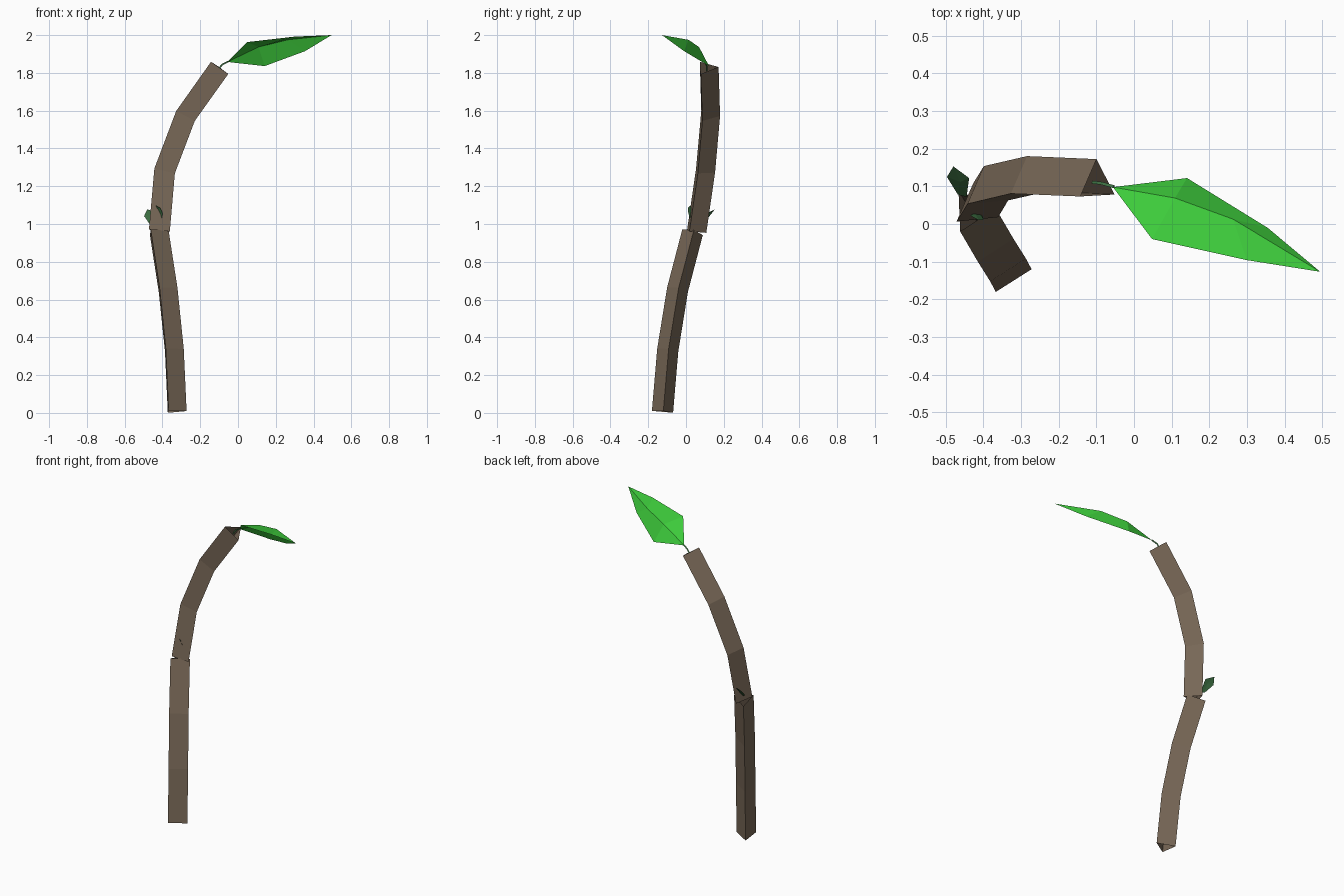
import bpy
from mathutils import Vector, Matrix
from math import radians

if "Cube" in bpy.data.objects:
    bpy.data.objects.remove(bpy.data.objects["Cube"])


def material(name, rgb):
    m = bpy.data.materials.new(name)
    m.diffuse_color = (*rgb, 1)
    m.use_nodes = True
    m.node_tree.nodes["Principled BSDF"].inputs["Base Color"].default_value = m.diffuse_color
    return m


BARK = material("bark_brown", (0.188, 0.138, 0.095))
LEAF = material("bright_green", (0.048, 0.61, 0.045))
BUD = material("dark_green", (0.045, 0.156, 0.053))


def make(name, verts, faces, mat):
    me = bpy.data.meshes.new(name)
    me.from_pydata([tuple(v) for v in verts], [], faces)
    me.materials.append(mat)
    ob = bpy.data.objects.new(name, me)
    bpy.context.collection.objects.link(ob)
    return ob


def tube(name, path, radius, ref, mat):
    """Open three-sided tube swept along a path; ref points at one corner."""
    pts = [Vector(p) for p in path]
    ref = Vector(ref)
    verts, faces = [], []
    for i, p in enumerate(pts):
        t = Vector()
        if i > 0:
            t += (p - pts[i - 1]).normalized()
        if i < len(pts) - 1:
            t += (pts[i + 1] - p).normalized()
        t.normalize()
        r = (ref - t * ref.dot(t)).normalized() * radius
        verts += [p + Matrix.Rotation(radians(120 * k), 3, t) @ r for k in range(3)]
    for i in range(len(pts) - 1):
        for k in range(3):
            a, b = 3 * i + k, 3 * i + (k + 1) % 3
            faces.append((a, b, b + 3, a + 3))
    return make(name, verts, faces, mat)


# Two bent stem segments, open at the ends
tube("lower_stem", [(-0.337, -0.123, 0.007), (-0.352, -0.095, 0.335),
                    (-0.385, -0.043, 0.655), (-0.432, 0.037, 0.96)],
     0.065, (1, 0.04, 0), BARK)
tube("upper_stem", [(-0.42, 0.044, 0.962), (-0.392, 0.09, 1.278),
                    (-0.28, 0.116, 1.572), (-0.098, 0.108, 1.828)],
     0.0645, (0.92, -0.4, 0), BARK)

# Thin leaf stalk
tube("leaf_stalk", [(-0.11, 0.11, 1.81), (-0.085, 0.107, 1.843), (-0.053, 0.098, 1.86)],
     0.005, (0, 1, 0), BUD)

# Large folded leaf: base, two left / midrib / right rows, tip
make("large_leaf",
     [(-0.056, 0.098, 1.858),
      (0.141, 0.122, 1.836), (0.109, 0.069, 1.937), (0.048, -0.04, 1.963),
      (0.355, -0.01, 1.915), (0.263, 0.013, 1.975), (0.30, -0.096, 1.992),
      (0.495, -0.127, 2.0)],
     [(0, 2, 1), (0, 3, 2), (1, 2, 5, 4), (2, 3, 6, 5), (4, 5, 7), (5, 6, 7)], LEAF)

# Small leaf at the back of the joint
make("back_bud_leaf",
     [(-0.445, 0.072, 1.0), (-0.468, 0.078, 1.0), (-0.497, 0.125, 1.042),
      (-0.48, 0.153, 1.078), (-0.438, 0.122, 1.062), (-0.462, 0.112, 1.045)],
     [(0, 5, 1), (1, 5, 2), (2, 5, 3), (3, 5, 4), (4, 5, 0)], BUD)

# Sliver of a small leaf at the front of the joint
make("front_bud_leaf",
     [(-0.435, 0.022, 1.098), (-0.412, 0.01, 1.085), (-0.40, 0.012, 1.06),
      (-0.402, 0.02, 1.03), (-0.412, 0.03, 1.045), (-0.424, 0.03, 1.075)],
     [(0, 5, 1), (1, 5, 4, 2), (2, 4, 3)], BUD)
